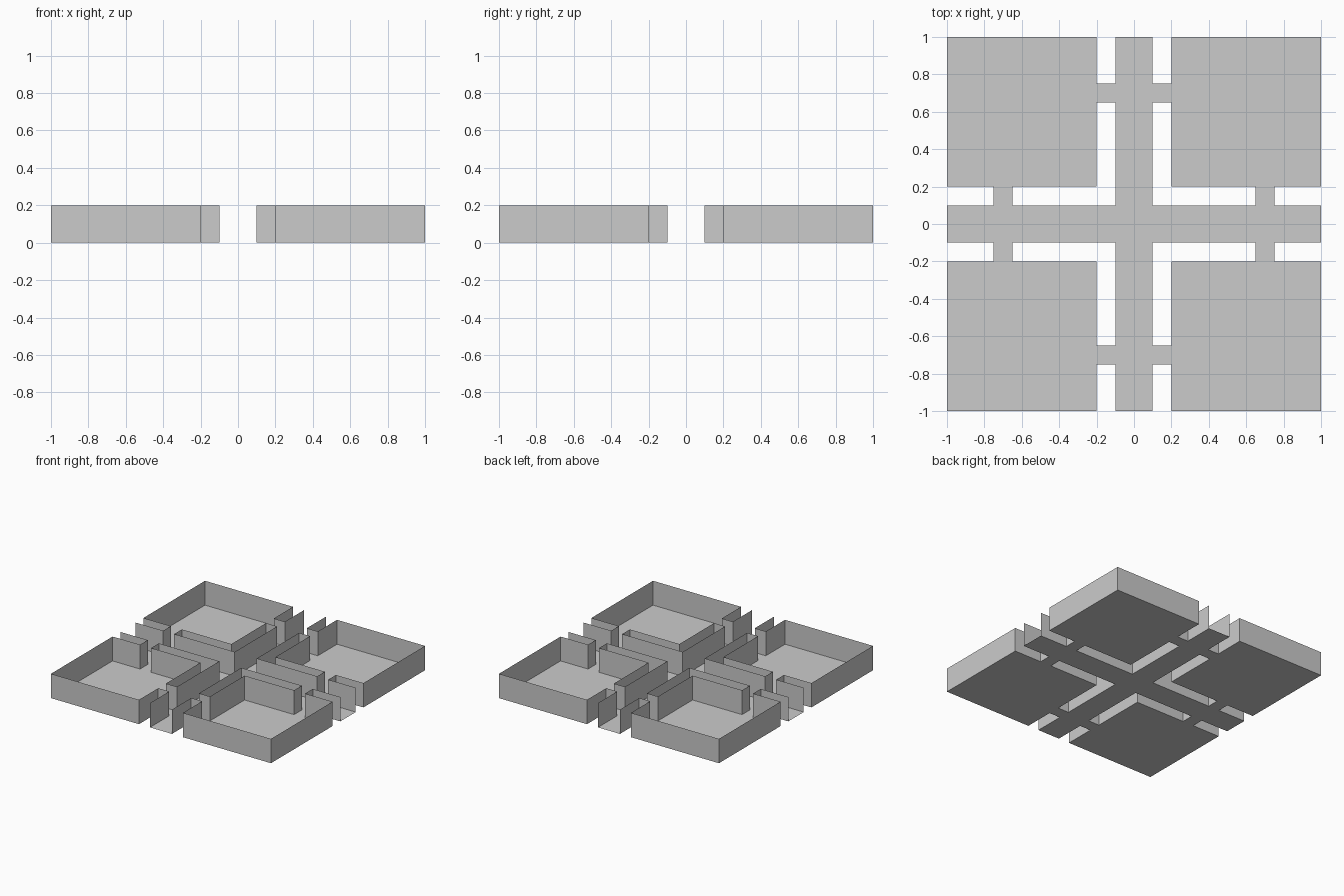
import bpy, bmesh

if "Cube" in bpy.data.objects:
    bpy.data.objects.remove(bpy.data.objects["Cube"])

H = 0.2                # wall height
A, B = 0.1, 0.2        # corridor half width, inner edge of the rooms
D0, D1 = 0.65, 0.75    # doorway sides

grey = bpy.data.materials.new("light_grey")
grey.diffuse_color = (0.6, 0.6, 0.6, 1)
grey.use_nodes = True
grey.node_tree.nodes["Principled BSDF"].inputs["Base Color"].default_value = grey.diffuse_color


def sheet_part(name, floor, walls):
    """Flat floor outline plus thin upright walls along open paths."""
    bm = bmesh.new()
    bm.faces.new([bm.verts.new((x, y, 0)) for x, y in floor])
    for path in walls:
        low = [bm.verts.new((x, y, 0)) for x, y in path]
        top = [bm.verts.new((x, y, H)) for x, y in path]
        for i in range(len(path) - 1):
            bm.faces.new((low[i + 1], low[i], top[i], top[i + 1]))
    bmesh.ops.remove_doubles(bm, verts=bm.verts, dist=1e-5)
    mesh = bpy.data.meshes.new(name)
    bm.to_mesh(mesh)
    bm.free()
    mesh.materials.append(grey)
    bpy.context.collection.objects.link(bpy.data.objects.new(name, mesh))


def mirrored(path, sx, sy):
    """Move a path to another quadrant, keeping its winding."""
    pts = [(x * sx, y * sy) for x, y in path]
    return pts if sx * sy > 0 else pts[::-1]


# Paths for the +x +y quadrant, floor on the left-hand side
room_floor = [(B, B), (1, B), (1, 1), (B, 1)]
room_walls = [[(B, D0), (B, B), (D0, B)],
              [(D1, B), (1, B), (1, 1), (B, 1), (B, D1)]]
side_door = [(A, D0), (B, D0), (B, D1), (A, D1)]
front_door = [(D0, A), (D1, A), (D1, B), (D0, B)]
hall_walls = [[(1, A), (D1, A)],
              [(D0, A), (A, A), (A, D0)],
              [(A, D1), (A, 1)]]

corridor_walls = []
for sx, sx_name in ((-1, "left"), (1, "right")):
    for sy, sy_name in ((-1, "front"), (1, "back")):
        tag = f"{sy_name}_{sx_name}"
        # Open-topped room with two door gaps
        sheet_part("room_" + tag, mirrored(room_floor, sx, sy),
                   [mirrored(w, sx, sy) for w in room_walls])
        # Short passages joining the room to the corridors
        sheet_part("side_doorway_" + tag, mirrored(side_door, sx, sy),
                   [mirrored(side_door[:2], sx, sy), mirrored(side_door[2:], sx, sy)])
        sheet_part("cross_doorway_" + tag, mirrored(front_door, sx, sy),
                   [mirrored(front_door[1:3], sx, sy),
                    mirrored([front_door[3], front_door[0]], sx, sy)])
        corridor_walls += [mirrored(w, sx, sy) for w in hall_walls]

# Cross-shaped corridor, open at its four ends
cross = [(1, -A), (1, A), (A, A), (A, 1), (-A, 1), (-A, A),
         (-1, A), (-1, -A), (-A, -A), (-A, -1), (A, -1), (A, -A)]
sheet_part("corridor", cross, corridor_walls)
